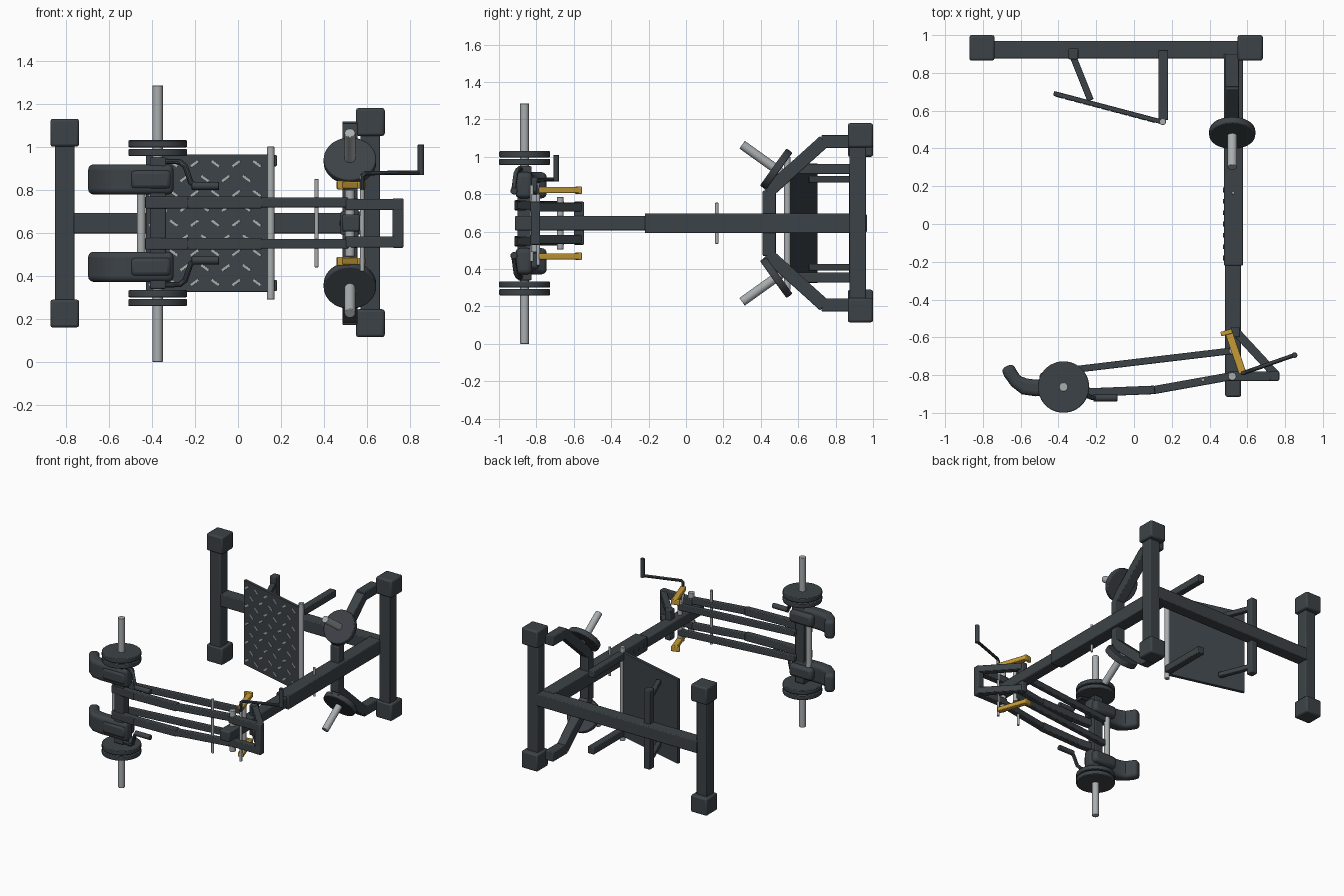
import bpy, bmesh, math
from mathutils import Vector, Matrix

if "Cube" in bpy.data.objects:
    bpy.data.objects.remove(bpy.data.objects["Cube"], do_unlink=True)

MID = 0.645  # height of the machine's symmetry plane


def material(name, rgb, rough=0.5):
    m = bpy.data.materials.new(name)
    m.use_nodes = True
    m.diffuse_color = (*rgb, 1)
    bsdf = m.node_tree.nodes["Principled BSDF"]
    bsdf.inputs["Base Color"].default_value = (*rgb, 1)
    bsdf.inputs["Roughness"].default_value = rough
    return m


DARK = material("dark_slate_paint", (0.046, 0.055, 0.063))
STEEL = material("brushed_steel", (0.40, 0.42, 0.43))
GOLD = material("amber_paint", (0.56, 0.33, 0.04))


def finish(name, bm, mat, bevel=0.0, segments=2):
    bmesh.ops.recalc_face_normals(bm, faces=bm.faces)
    me = bpy.data.meshes.new(name)
    bm.to_mesh(me)
    bm.free()
    me.materials.append(mat)
    ob = bpy.data.objects.new(name, me)
    bpy.context.collection.objects.link(ob)
    if bevel:
        mod = ob.modifiers.new("soft_edges", 'BEVEL')
        mod.width, mod.segments = bevel, segments
    bpy.ops.object.select_all(action='DESELECT')
    ob.select_set(True)
    bpy.context.view_layer.objects.active = ob
    bpy.ops.object.shade_smooth_by_angle(angle=math.radians(35))
    return ob


def box(name, x, y, z, mat=DARK, bevel=0.006):
    """Box from (min, max) ranges."""
    bm = bmesh.new()
    c = Vector([(r[0] + r[1]) / 2 for r in (x, y, z)])
    s = [abs(r[1] - r[0]) for r in (x, y, z)]
    bmesh.ops.create_cube(bm, size=1, matrix=Matrix.Translation(c) @ Matrix.Diagonal((*s, 1)))
    return finish(name, bm, mat, bevel)


def bar(name, a, b, width, height, mat=DARK, bevel=0.005):
    """Rectangular tube between two points."""
    a, b = Vector(a), Vector(b)
    d = b - a
    rot = d.to_track_quat('X', 'Z').to_matrix().to_4x4()
    bm = bmesh.new()
    bmesh.ops.create_cube(bm, size=1, matrix=Matrix.Translation((a + b) / 2) @ rot
                          @ Matrix.Diagonal((d.length, width, height, 1)))
    return finish(name, bm, mat, bevel)


def rod(name, a, b, r, mat=STEEL, sides=24, bevel=0.003):
    a, b = Vector(a), Vector(b)
    d = b - a
    bm = bmesh.new()
    bmesh.ops.create_cone(bm, cap_ends=True, segments=sides, radius1=r, radius2=r, depth=d.length,
                          matrix=Matrix.Translation((a + b) / 2) @ d.to_track_quat('Z', 'Y').to_matrix().to_4x4())
    ob = finish(name, bm, mat, bevel)
    if bevel:
        ob.modifiers[0].limit_method = 'ANGLE'
    return ob


def tube(name, pts, r, mat=DARK):
    """Bent round tube through points."""
    cu = bpy.data.curves.new(name, 'CURVE')
    cu.dimensions, cu.bevel_depth, cu.bevel_resolution, cu.use_fill_caps = '3D', r, 3, True
    sp = cu.splines.new('POLY')
    sp.points.add(len(pts) - 1)
    for p, co in zip(sp.points, pts):
        p.co = (*co, 1)
    cu.materials.append(mat)
    ob = bpy.data.objects.new(name, cu)
    bpy.context.collection.objects.link(ob)
    bpy.ops.object.select_all(action='DESELECT')
    ob.select_set(True)
    bpy.context.view_layer.objects.active = ob
    bpy.ops.object.convert(target='MESH')
    bpy.ops.object.shade_smooth_by_angle(angle=math.radians(35))


# Frame: two end posts with block caps, cross beam, telescoping main beam
for side, x, lo, hi in (("right", -0.805, 0.16, 1.13), ("left", 0.615, 0.115, 1.18)):
    box(side + "_post", (x - 0.045, x + 0.045), (0.875, 0.962), (lo + 0.05, hi - 0.05))
    for end, z in (("lower", lo), ("upper", hi - 0.13)):
        box(f"{side}_{end}_post_cap", (x - 0.067, x + 0.067), (0.865, 1.0), (z, z + 0.13), bevel=0.012)
box("cross_beam", (-0.77, 0.58), (0.877, 0.968), (0.598, 0.692))
box("main_beam_outer", (0.476, 0.577), (-0.22, 0.9), (0.592, 0.698))
box("main_beam_inner", (0.483, 0.567), (-0.915, -0.2), (0.605, 0.685), bevel=0.01)
rod("adjust_pin", (0.525, 0.165, 0.535), (0.525, 0.165, 0.755), 0.009)
for i in range(7):
    y = -0.18 + i * 0.06
    rod("adjust_hole", (0.472, y, MID), (0.477, y, MID), 0.012, DARK, 12, 0)

# Arched storage arm with a weight disc and horn at each end
box("storage_arm_middle", (0.485, 0.555), (0.41, 0.48), (0.47, 0.82))
for s in (1, -1):
    def Z(d):
        return MID + s * d
    bar("storage_arm_slope", (0.52, 0.435, Z(0.165)), (0.52, 0.74, Z(0.44)), 0.07, 0.07)
    bar("storage_arm_end", (0.52, 0.725, Z(0.438)), (0.52, 0.9, Z(0.438)), 0.07, 0.07)
    tip, axis = Vector((0.52, 0.30, Z(0.42))), Vector((0, 0.81, -s * 0.58))
    rod("storage_horn", tip, tip + axis * 0.29, 0.025)
    rod("storage_disc", tip + axis * 0.205, tip + axis * 0.245, 0.122, DARK, 40, 0.006)

# Foot plate with raised tread marks
p0, p1 = Vector((-0.425, 0.692, MID)), Vector((0.15, 0.54, MID))
bar("foot_plate", p0, p1, 0.025, 0.64, bevel=0.003)
along = (p1 - p0).normalized()
out = Vector((along.y, -along.x, 0))
face = Matrix((along, out, Vector((0, 0, 1)))).transposed().to_4x4()
bm = bmesh.new()
for row in range(9):
    for col in range(6):
        u = 0.035 + col * 0.1 + 0.05 * (row % 2)
        if u > 0.57:
            continue
        pos = p0 + along * u + out * 0.013 + Vector((0, 0, (row - 4) * 0.069))
        tilt = math.radians(35 if (row + col) % 2 else -35)
        bmesh.ops.create_cube(bm, size=1, matrix=Matrix.Translation(pos) @ face
                              @ Matrix.Rotation(tilt, 4, 'Y') @ Matrix.Diagonal((0.043, 0.005, 0.011, 1)))
finish("tread_marks", bm, STEEL)
rod("foot_plate_hinge", (0.152, 0.542, 0.29), (0.152, 0.542, 1.0), 0.018)
box("foot_plate_back_bar", (-0.347, -0.295), (0.872, 0.93), (MID - 0.3, MID + 0.3))
for s in (1, -1):
    bar("foot_plate_strut", (0.155, 0.55, MID + s * 0.29), (0.155, 0.92, MID + s * 0.29), 0.052, 0.052)
    bar("foot_plate_brace", (-0.32, 0.88, MID + s * 0.235), (-0.23, 0.655, MID + s * 0.235), 0.035, 0.035)

# Loading column with weight discs
rod("loading_rod", (-0.373, -0.863, 0), (-0.373, -0.863, 1.285), 0.024)
box("loading_column", (-0.41, -0.335), (-0.9, -0.825), (0.34, 0.95))
rod("pad_crossbar", (-0.45, -0.83, 0.46), (-0.45, -0.83, 0.83), 0.02)

# Curved shoulder pad outline: offset both sides of a centre path
path = [Vector(p) for p in ((-0.672, -0.752), (-0.655, -0.79), (-0.625, -0.832), (-0.58, -0.86),
                            (-0.52, -0.868), (-0.42, -0.866), (-0.3, -0.865))]
left, right = [], []
for i, p in enumerate(path):
    t = (path[min(i + 1, len(path) - 1)] - path[max(i - 1, 0)]).normalized()
    n = Vector((-t.y, t.x)) * (0.036 if i < 3 else 0.044)
    left.append(p + n)
    right.append(p - n)
outline = left + right[::-1]

for s in (1, -1):
    for d in (0.328, 0.369):
        rod("weight_disc", (-0.373, -0.863, MID + s * (d - 0.0165)), (-0.373, -0.863, MID + s * (d + 0.0165)),
            0.136, DARK, 48, 0.005)
    zc = MID + s * 0.203
    bm = bmesh.new()
    f = bm.faces.new([bm.verts.new((p.x, p.y, zc - 0.07)) for p in outline])
    ext = bmesh.ops.extrude_face_region(bm, geom=[f])
    bmesh.ops.translate(bm, vec=(0, 0, 0.14),
                        verts=[v for v in ext["geom"] if isinstance(v, bmesh.types.BMVert)])
    pad = finish("shoulder_pad", bm, DARK, 0.026, 4)
    pad.modifiers[0].limit_method = 'ANGLE'
    pad.modifiers[0].angle_limit = math.radians(50)
    box("pad_mount", (-0.5, -0.31), (-0.92, -0.785), (zc - 0.045, zc + 0.045), bevel=0.02)

    # Bent hand grips
    tube("grip_tube", [(-0.36, -0.88, MID + s * 0.288), (-0.27, -0.9, MID + s * 0.285),
                       (-0.245, -0.91, MID + s * 0.265), (-0.22, -0.92, MID + s * 0.19),
                       (-0.2, -0.92, MID + s * 0.174), (-0.12, -0.92, MID + s * 0.172)], 0.013)
    rod("hand_grip", (-0.215, -0.92, MID + s * 0.173), (-0.088, -0.92, MID + s * 0.173), 0.019, DARK, 16)

    # Parallel lever arms
    za = MID + s * 0.096
    bar("lever_arm_sleeve", (-0.43, -0.88, za), (-0.23, -0.892, za), 0.05, 0.055)
    bar("lever_arm_outer", (-0.24, -0.892, za), (0.11, -0.878, za), 0.045, 0.055)
    bar("lever_arm_inner", (0.1, -0.88, za), (0.53, -0.803, za), 0.043, 0.045)
    bar("lever_arm_rear", (-0.38, -0.778, za), (0.53, -0.67, za), 0.036, 0.045)

    # Pivot bracket
    zb = MID + s * 0.087
    bar("bracket_arm", (0.5, -0.806, zb), (0.765, -0.806, zb), 0.05, 0.052)
    bar("bracket_brace", (0.535, -0.565, zb), (0.752, -0.8, zb), 0.045, 0.05)

    # Safety hooks
    zg = MID + s * 0.177
    bar("safety_hook", (0.502, -0.575, zg), (0.575, -0.79, zg), 0.04, 0.032, GOLD)
    bar("safety_hook_tip", (0.46, -0.583, zg), (0.52, -0.567, zg), 0.024, 0.04, GOLD)

box("bracket_end", (0.718, 0.769), (-0.83, -0.78), (0.53, 0.76))
box("bracket_rear_end", (0.515, 0.56), (-0.6, -0.545), (0.53, 0.76))

# Pivot pins
for name, x, y, r, half in (("front_pivot", 0.52, -0.807, 0.022, 0.155), ("rear_pivot", 0.52, -0.672, 0.018, 0.14),
                            ("hook_pivot", 0.577, -0.79, 0.01, 0.225), ("lever_pin", 0.365, -0.825, 0.01, 0.205)):
    rod(name, (x, y, MID - half), (x, y, MID + half), r)

# Crank handle
tube("crank_arm", [(0.577, -0.79, 0.8), (0.577, -0.79, 0.865), (0.59, -0.785, 0.877), (0.85, -0.694, 0.88)], 0.011)
rod("crank_grip", (0.85, -0.694, 0.868), (0.85, -0.694, 1.01), 0.015, DARK, 16)
